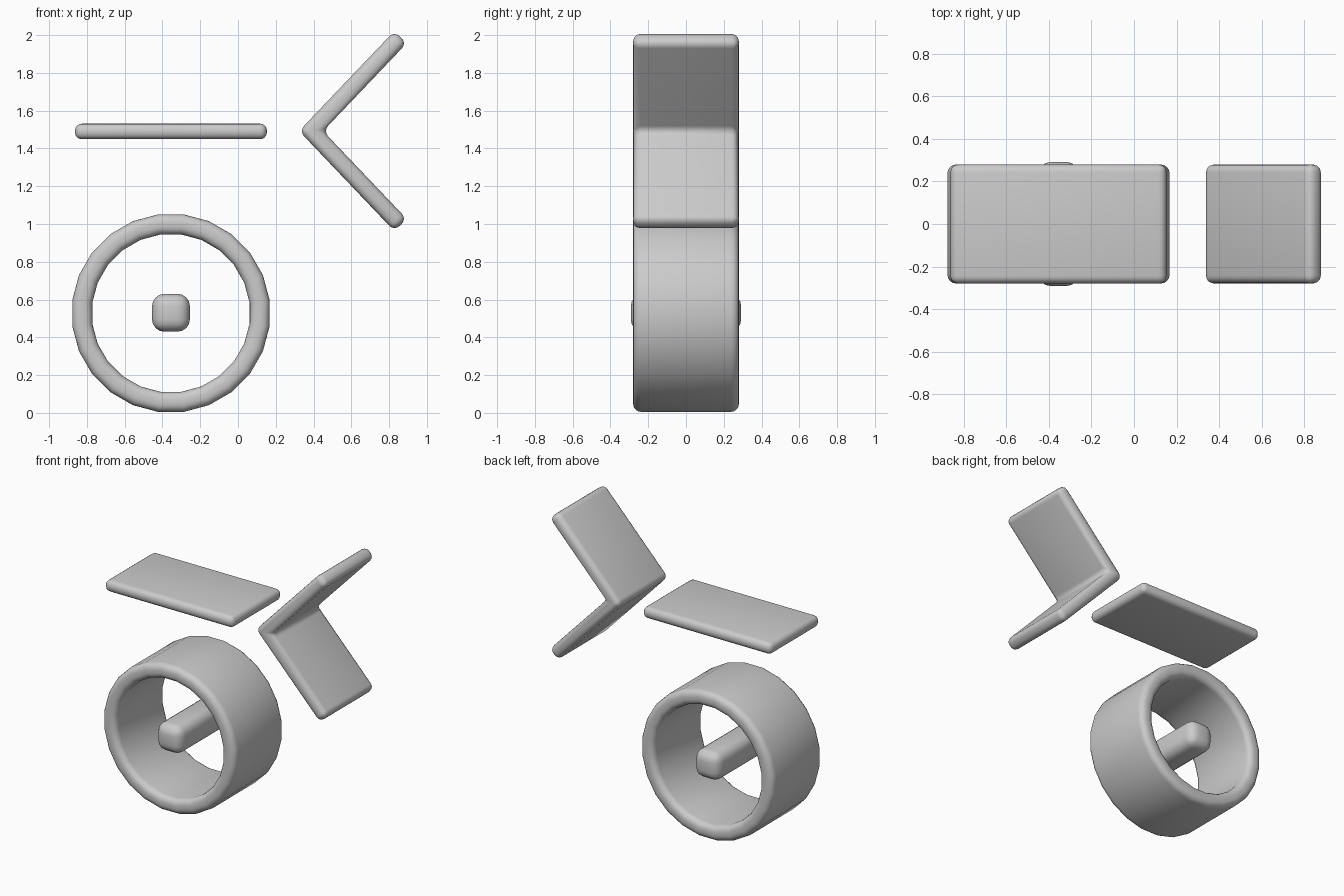
import bpy, bmesh, math
from mathutils import Vector

cube = bpy.data.objects.get("Cube")
if cube:
    bpy.data.objects.remove(cube, do_unlink=True)

grey = bpy.data.materials.new("light grey")
grey.use_nodes = True
colour = (0.6, 0.6, 0.6, 1)
grey.diffuse_color = colour
grey.node_tree.nodes["Principled BSDF"].inputs["Base Color"].default_value = colour

HALF_DEPTH = 0.28


def finish(name, bm, bevel):
    """Turn a bmesh into a softly rounded, smooth shaded object."""
    bmesh.ops.recalc_face_normals(bm, faces=bm.faces)
    mesh = bpy.data.meshes.new(name)
    bm.to_mesh(mesh)
    bm.free()
    mesh.materials.append(grey)
    obj = bpy.data.objects.new(name, mesh)
    bpy.context.collection.objects.link(obj)
    mod = obj.modifiers.new("rounded edges", 'BEVEL')
    mod.width = bevel
    mod.segments = 4
    mod.limit_method = 'ANGLE'
    mod.angle_limit = math.radians(30)
    bpy.ops.object.select_all(action='DESELECT')
    obj.select_set(True)
    bpy.context.view_layer.objects.active = obj
    bpy.ops.object.modifier_apply(modifier=mod.name)
    bpy.ops.object.shade_smooth_by_angle(angle=math.radians(40))
    return obj


def prism(name, outline, half_depth, bevel):
    """Extrude an x-z outline along y."""
    bm = bmesh.new()
    front = [bm.verts.new((x, -half_depth, z)) for x, z in outline]
    back = [bm.verts.new((x, half_depth, z)) for x, z in outline]
    bm.faces.new(front)
    bm.faces.new(back[::-1])
    for i in range(len(outline)):
        j = (i + 1) % len(outline)
        bm.faces.new((front[i], front[j], back[j], back[i]))
    return finish(name, bm, bevel)


def box_outline(cx, cz, hx, hz):
    return [(cx - hx, cz - hz), (cx + hx, cz - hz),
            (cx + hx, cz + hz), (cx - hx, cz + hz)]


def hoop(name, cx, cz, outer, inner, half_depth, sides, bevel):
    """Square-section ring around the y axis with flats at top and sides."""
    bm = bmesh.new()
    section = [(outer, -half_depth), (outer, half_depth),
               (inner, half_depth), (inner, -half_depth)]
    rows = []
    for i in range(sides):
        a = math.tau * (i + 0.5) / sides
        rows.append([bm.verts.new((cx + r * math.cos(a), y, cz + r * math.sin(a)))
                     for r, y in section])
    for i, row in enumerate(rows):
        nxt = rows[(i + 1) % sides]
        for k in range(4):
            m = (k + 1) % 4
            bm.faces.new((row[k], row[m], nxt[m], nxt[k]))
    return finish(name, bm, bevel)


# Round band with a loose rod through its middle
hoop("ring", -0.355, 0.528, 0.527, 0.42, HALF_DEPTH, 24, 0.042)
prism("centre_rod", box_outline(-0.355, 0.53, 0.1, 0.1), 0.292, 0.065)

# Flat slab above the ring
prism("flat_bar", box_outline(-0.355, 1.49, 0.508, 0.041), HALF_DEPTH, 0.036)

# Chevron: a mirrored pair of arms meeting in one folded outline
thick = 0.046
corner = Vector((0.387, 0))
tip = Vector((0.829, 0.464))
along = (tip - corner).normalized()
side = Vector((-along.y, along.x)) * thick
end = tip + along * thick
reach = Vector((thick / along.y, 0))
upper = [corner - reach, end + side, end - side, corner + reach]
lower = [Vector((p.x, -p.y)) for p in (end - side, end + side)]
prism("chevron", [(p.x, p.y + 1.492) for p in upper + lower], HALF_DEPTH, 0.038)
